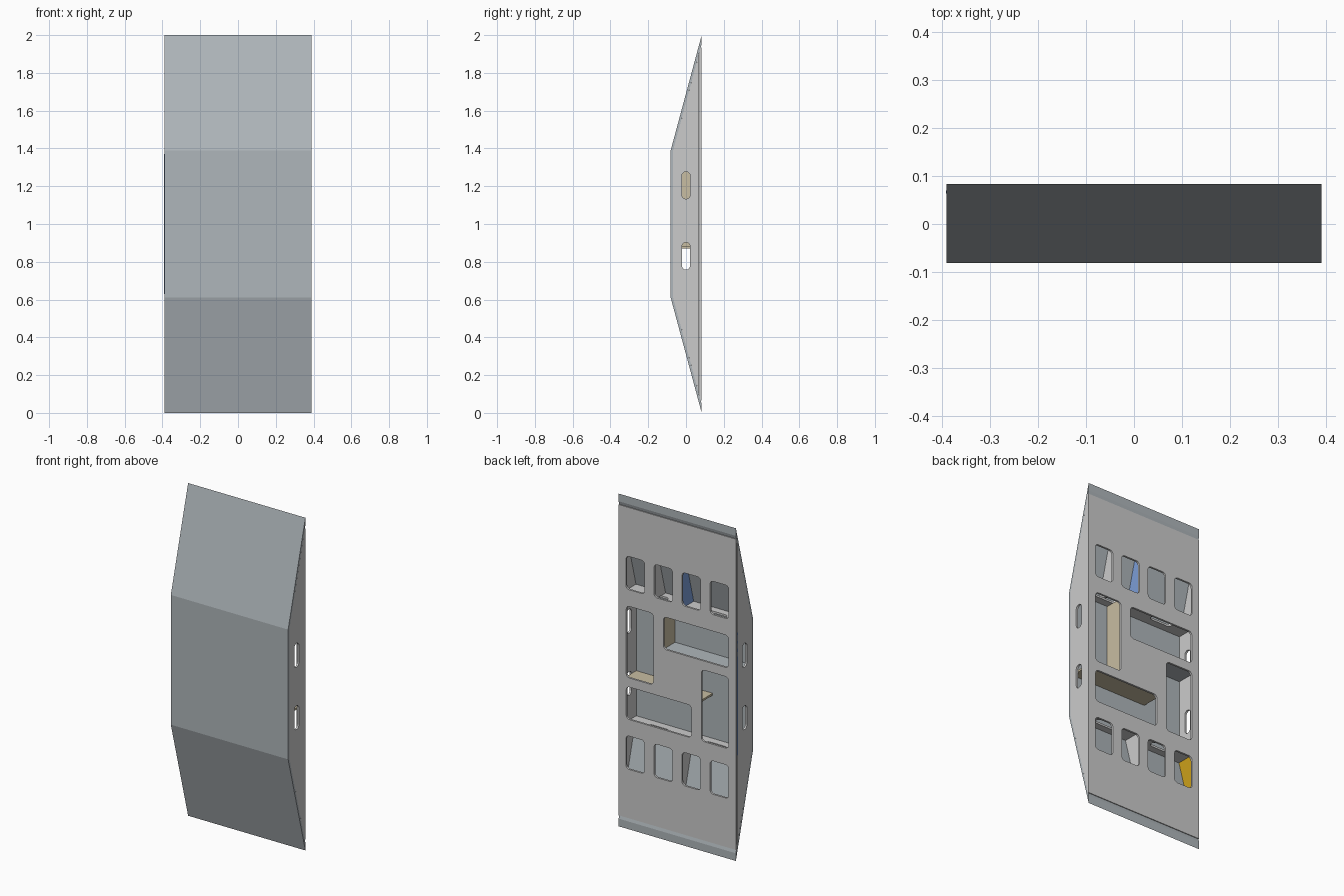
import bpy, math
from mathutils import Matrix, Vector

cube = bpy.data.objects.get("Cube")
if cube:
    bpy.data.objects.remove(cube, do_unlink=True)


def material(name, *rgb):
    m = bpy.data.materials.new(name)
    m.use_nodes = True
    m.diffuse_color = (*rgb, 1)
    m.node_tree.nodes["Principled BSDF"].inputs["Base Color"].default_value = (*rgb, 1)
    return m


grey = material("light grey", .6, .6, .6)
steel = material("blue grey", .43, .47, .495)
beige = material("beige", .58, .51, .36)
blue = material("blue", .2, .34, .68)
yellow = material("yellow", .6, .35, .01)

X, Y, Z = Vector((1, 0, 0)), Vector((0, 1, 0)), Vector((0, 0, 1))
T = .012                      # sheet thickness
WALL = .39 - T / 2            # centre of the outer walls
FRONT, BACK = -.068, .07      # inner depth limits
LOW, HIGH = .61, 1.39         # bends of the front sheet


def rounded(u0, u1, v0, v1, r=.022, steps=5):
    """Rounded rectangle outline."""
    pts = []
    for i, (cu, cv) in enumerate(((u1 - r, v1 - r), (u0 + r, v1 - r),
                                  (u0 + r, v0 + r), (u1 - r, v0 + r))):
        for k in range(steps + 1):
            a = math.pi / 2 * (i + k / steps)
            pts.append((cu + r * math.cos(a), cv + r * math.sin(a)))
    return pts


def rect(u0, u1, v0, v1):
    return [(u0, v0), (u1, v0), (u1, v1), (u0, v1)]


def sheet(name, mat, u, v, centre, loops, thick=T):
    """Flat sheet in the u-v plane; the first loop is the outline, others are holes."""
    cu = bpy.data.curves.new(name, "CURVE")
    cu.dimensions = "2D"
    cu.fill_mode = "BOTH"
    cu.extrude = thick / 2
    for pts in loops:
        s = cu.splines.new("POLY")
        s.points.add(len(pts) - 1)
        for p, (a, b) in zip(s.points, pts):
            p.co = (a, b, 0, 1)
        s.use_cyclic_u = True
    tmp = bpy.data.objects.new(name + " outline", cu)
    bpy.context.collection.objects.link(tmp)
    dg = bpy.context.evaluated_depsgraph_get()
    me = bpy.data.meshes.new_from_object(tmp.evaluated_get(dg))
    bpy.data.objects.remove(tmp, do_unlink=True)
    n = u.cross(v)
    me.transform(Matrix.Translation(n * centre * (n.x + n.y + n.z))
                 @ Matrix((u, v, n)).transposed().to_4x4())
    me.materials.clear()
    me.materials.append(mat)
    for p in me.polygons:
        p.material_index = 0
        p.use_smooth = False
    ob = bpy.data.objects.new(name, me)
    bpy.context.collection.objects.link(ob)
    return ob


# Bent front sheet, extruded across the full width
sheet("front_panel", steel, Y, Z, 0,
      [[(.083, 0), (.083, .046), (FRONT, LOW), (FRONT, HIGH), (.083, 1.954),
        (.083, 2), (-.081, HIGH), (-.081, LOW)]], .78)

# Back plate: two rows of small windows and a pinwheel of large ones
holes = []
for x in (-.28, -.093, .093, .28):
    for z in (.46, 1.54):
        holes.append(rounded(x - .062, x + .062, z - .1, z + .1))
for u0, u1, v0, v1 in ((.16, .34, .91, 1.34), (-.34, .093, 1.145, 1.34)):
    holes.append(rounded(u0, u1, v0, v1))
    holes.append(rounded(-u1, -u0, 2 - v1, 2 - v0))
sheet("back_plate", grey, X, Z, .0765, [rect(-.39, .39, .066, 1.934)] + holes)

# Outer walls with two slots each
wall = [(BACK, .095), (BACK, 1.905), (FRONT, HIGH), (FRONT, LOW)]
wall_slots = [rounded(-.022, .022, z - .072, z + .072) for z in (.83, 1.205)]
for side, x in (("left", WALL), ("right", -WALL)):
    sheet(side + "_wall", grey, Y, Z, x, [wall] + wall_slots)

# Full width shelves at the bends, slotted
shelf_slots = [rounded(x - .072, x + .072, -.022, .022) for x in (-.195, .195)]
for name, z in (("lower_shelf", .604), ("upper_shelf", 1.396)):
    sheet(name, grey, X, Y, z, [rect(-.378, .378, FRONT, BACK)] + shelf_slots)

# Middle compartment dividers
sheet("middle_shelf", steel, X, Y, 1.115, [rect(-.378, .12, FRONT, BACK)])
sheet("beige_shelf", beige, X, Y, .875, [rect(-.13, .378, FRONT, BACK)])
sheet("beige_divider", beige, Y, Z, .126, [rect(FRONT, BACK, .881, HIGH)])

# Triangular ribs in the top and bottom compartments
top_rib = [(FRONT, HIGH + .012), (BACK, HIGH + .012), (BACK, 1.905)]
low_rib = [(FRONT, LOW - .012), (BACK, LOW - .012), (BACK, .095)]
sheet("top_side_rib", grey, Y, Z, .187, [top_rib])
sheet("top_centre_rib", blue, Y, Z, 0, [top_rib])
sheet("bottom_centre_rib", grey, Y, Z, 0, [low_rib])
sheet("bottom_side_rib", yellow, Y, Z, -.375, [low_rib], .006)

# Thin blue edge strip on the right wall
sheet("edge_strip", blue, Y, Z, -.39, [rect(.064, BACK, .63, 1.37)], .002)
